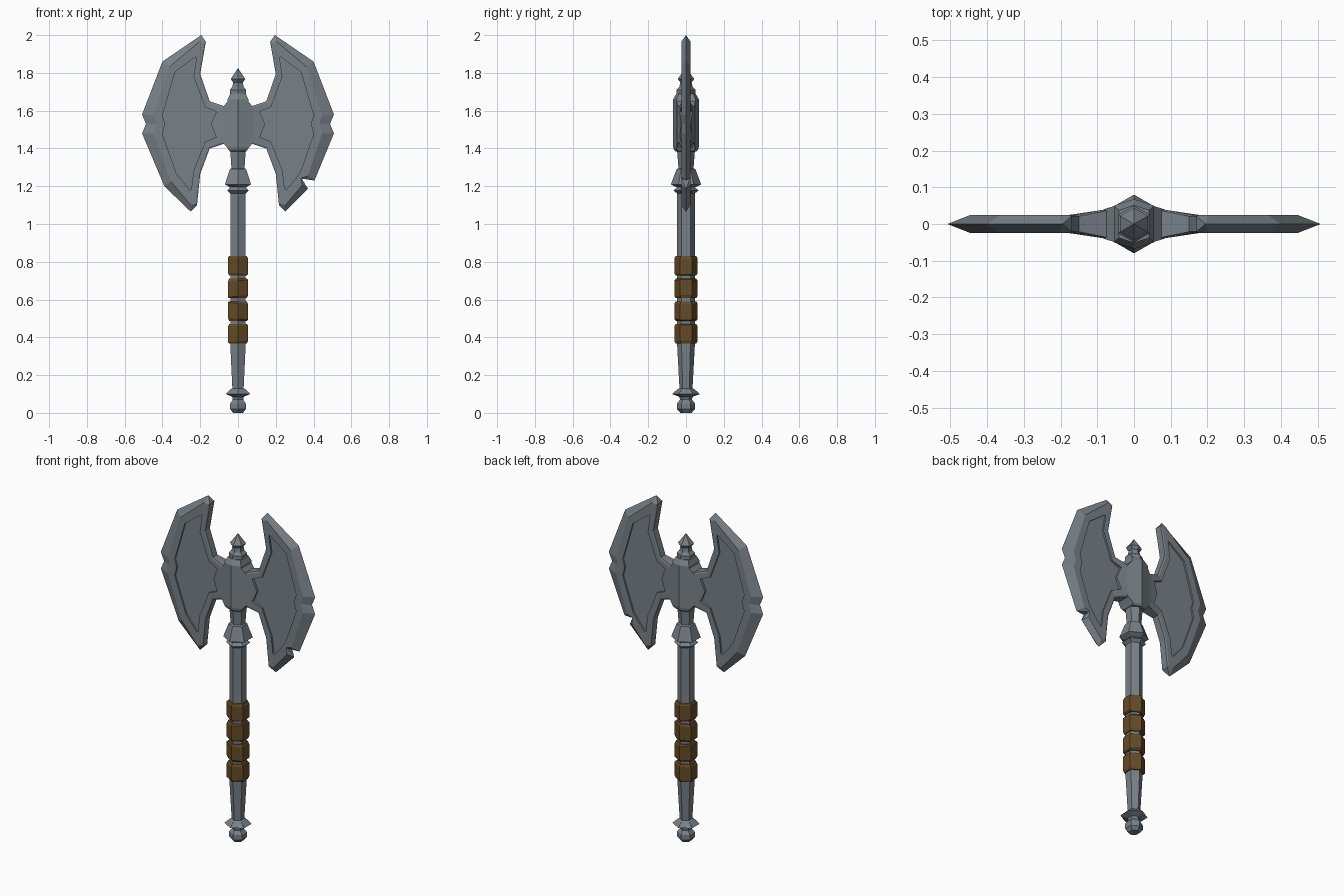
import bpy, bmesh, math

if "Cube" in bpy.data.objects:
    bpy.data.objects.remove(bpy.data.objects["Cube"])


def material(name, rgb):
    m = bpy.data.materials.new(name)
    m.diffuse_color = (*rgb, 1)
    m.use_nodes = True
    m.node_tree.nodes["Principled BSDF"].inputs["Base Color"].default_value = m.diffuse_color
    return m


steel = material("steel grey", (0.19, 0.22, 0.245))
leather = material("leather brown", (0.13, 0.07, 0.02))


def finish(name, bm, mat):
    bmesh.ops.remove_doubles(bm, verts=bm.verts, dist=1e-5)
    bmesh.ops.recalc_face_normals(bm, faces=bm.faces)
    me = bpy.data.meshes.new(name)
    bm.to_mesh(me)
    bm.free()
    me.materials.append(mat)
    ob = bpy.data.objects.new(name, me)
    bpy.context.collection.objects.link(ob)
    return ob


def bridge(bm, a, b):
    n = len(a)
    for i in range(n):
        j = (i + 1) % n
        bm.faces.new((a[i], a[j], b[j], b[i]))


def loft(name, rings, mat):
    bm = bmesh.new()
    loops = [[bm.verts.new(p) for p in r] for r in rings]
    for a, b in zip(loops, loops[1:]):
        bridge(bm, a, b)
    bm.faces.new(loops[0])
    bm.faces.new(loops[-1])
    return finish(name, bm, mat)


def hexring(r, z, tilt=0.0):
    # six sides, with a corner facing the front
    pts = []
    for i in range(6):
        a = math.radians(60 * i + 30)
        x, y = r * math.cos(a), r * math.sin(a)
        pts.append((x, y, z + tilt * x))
    return pts


def turned(name, profile, mat=steel):
    return loft(name, [hexring(r, z) for r, z in profile], mat)


# Handle, pommel, rings and finial
turned("pommel", [(.03, 0), (.048, .02), (.048, .05), (.032, .07), (.035, .085),
                  (.074, .1), (.045, .125), (.034, .13)])
turned("shaft", [(.034, .12), (.047, .36), (.047, 1.2)])
turned("lower_ring", [(.045, 1.16), (.066, 1.178), (.045, 1.197)])
turned("collar", [(.05, 1.195), (.08, 1.21), (.05, 1.29), (.04, 1.295), (.048, 1.4)])
turned("finial", [(.05, 1.68), (.05, 1.71), (.035, 1.725), (.03, 1.75), (.044, 1.768), (.001, 1.825)])

# Leather wraps
for i, tilt in enumerate((.08, -.1, .1, -.08)):
    z = .37 + .12 * i
    loft("leather_wrap", [hexring(.054, z - .003), hexring(.061, z + .008, tilt),
                          hexring(.061, z + .09, tilt), hexring(.054, z + .101)], leather)

# Head socket: tall eight-sided core with shorter side cheeks
def socket_ring(z, s):
    return [(x * s, y * s, z) for x, y in
            ((0, -.068), (.055, -.05), (.055, .05), (0, .068), (-.055, .05), (-.055, -.05))]


loft("head_socket", [socket_ring(1.385, .8), socket_ring(1.395, .95), socket_ring(1.41, 1),
                     socket_ring(1.66, 1), socket_ring(1.69, .75)], steel)
for s in (-1, 1):
    loft("socket_cheek", [[(s * x, y, z) for y, z in
                           ((-h, 1.525 - v), (h, 1.525 - v), (h, 1.525 + v), (-h, 1.525 + v))]
                          for x, h, v in ((.05, .05, .13), (.083, .04, .09))], steel)

# Blades: each point is (outer x, z), (rim x, z), (panel x, z), is it a cutting edge
UPPER = [((.17, 1.965), (.178, 1.957), (.22, 1.88), 0),
         ((.195, 2.0), (.205, 1.965), (.225, 1.885), 1),
         ((.40, 1.86), (.365, 1.83), (.333, 1.805), 1),
         ((.508, 1.58), (.445, 1.575), (.40, 1.575), 1),
         ((.487, 1.53), (.43, 1.53), (.386, 1.53), 1),
         ((.508, 1.48), (.445, 1.48), (.40, 1.475), 1)]
WHOLE = [((.39, 1.2), (.355, 1.225), (.325, 1.265), 1)]
CHIPPED = [((.405, 1.23), (.37, 1.255), (.33, 1.275), 1),
           ((.338, 1.24), (.334, 1.243), (.315, 1.255), 0),
           ((.37, 1.187), (.34, 1.205), (.305, 1.24), 1)]
LOWER = [((.25, 1.065), (.25, 1.1), (.255, 1.18), 1),
         ((.217, 1.1), (.224, 1.107), (.247, 1.187), 0),
         ((.2, 1.265), (.207, 1.268), (.235, 1.285), 0),
         ((.15, 1.4), (.156, 1.406), (.175, 1.435), 0),
         ((.075, 1.425), (.075, 1.435), (.115, 1.46), 0),
         ((.075, 1.525), (.08, 1.525), (.143, 1.527), 0),
         ((.075, 1.625), (.075, 1.615), (.115, 1.595), 0),
         ((.15, 1.65), (.156, 1.644), (.175, 1.62), 0),
         ((.2, 1.795), (.207, 1.79), (.235, 1.78), 0)]


def thick(x):
    return .025 + max(0, .15 - x) * .2


def blade(name, pts, side):
    bm = bmesh.new()

    def ring(k, y_of, s):
        return [bm.verts.new((side * p[k][0], s * y_of(p), p[k][1])) for p in pts]

    outer = []
    for s in (-1, 1):
        o = ring(0, lambda p: 0 if p[3] else thick(p[0][0]) - .004, s)
        rim = ring(1, lambda p: thick(p[1][0]), s)
        lip = ring(2, lambda p: thick(p[2][0]), s)
        floor = ring(2, lambda p: .015, s)
        bridge(bm, o, rim)
        bridge(bm, rim, lip)
        bridge(bm, lip, floor)
        bm.faces.new(floor)
        outer.append(o)
    # join front and back; the cutting edge meets in one line
    n = len(pts)
    for i in range(n):
        j = (i + 1) % n
        if pts[i][3] and pts[j][3]:
            continue
        quad = [outer[0][i], outer[0][j]]
        if not pts[j][3]:
            quad.append(outer[1][j])
        if not pts[i][3]:
            quad.append(outer[1][i])
        bm.faces.new(quad)
    return finish(name, bm, steel)


blade("left_blade", UPPER + WHOLE + LOWER, -1)
blade("right_blade", UPPER + CHIPPED + LOWER, 1)
